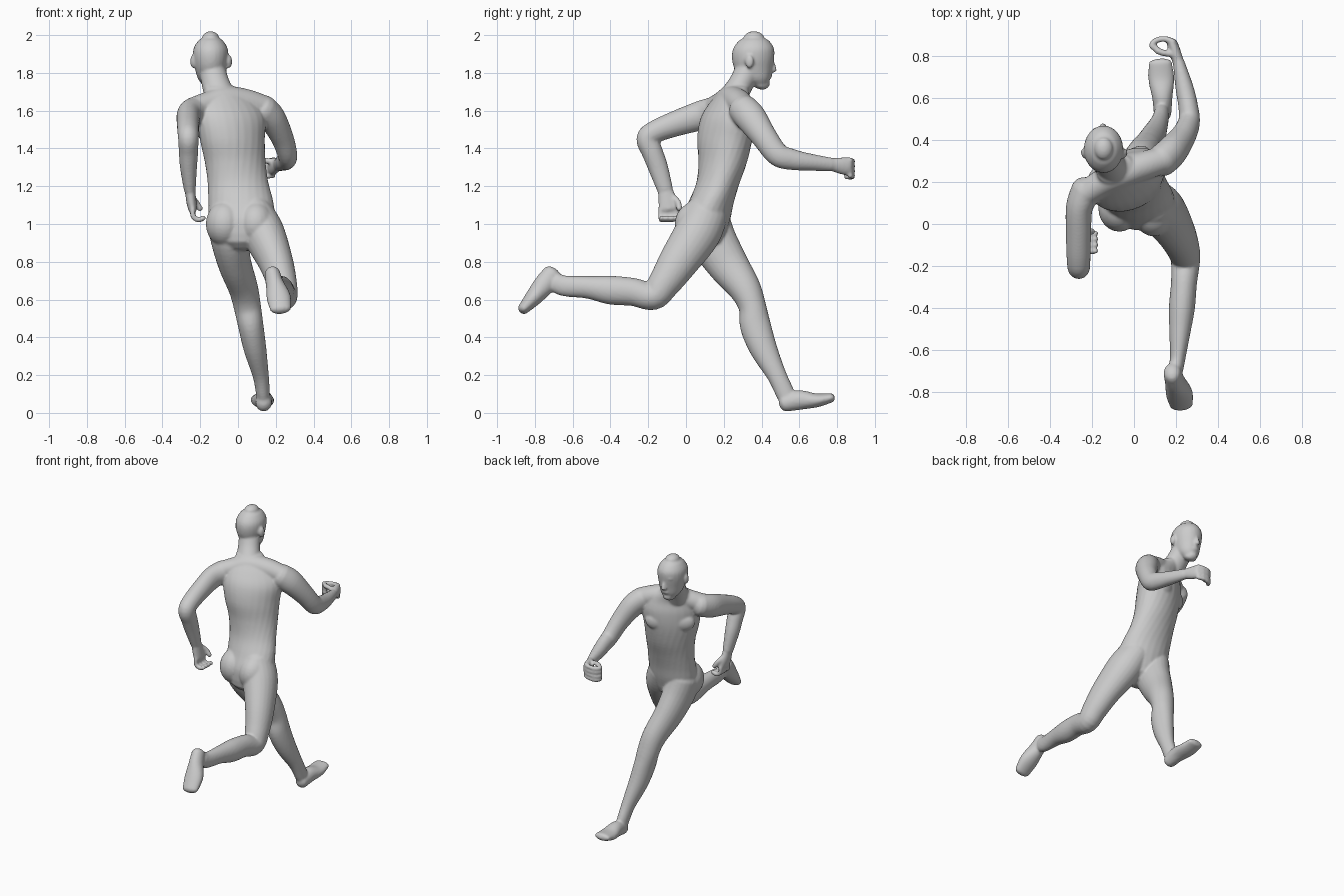
import bpy, bmesh, math
from mathutils import Vector, Matrix

bm = bmesh.new()
SIDES = 24


def spline(rows, steps=5):
    """Catmull-Rom through every column of the rows."""
    out = []
    for i in range(len(rows) - 1):
        p0, p1, p2, p3 = (rows[max(0, min(len(rows) - 1, k))] for k in (i - 1, i, i + 1, i + 2))
        for s in range(steps):
            t = s / steps
            out.append([0.5 * (2 * b + (c - a) * t + (2 * a - 5 * b + 4 * c - d) * t * t
                               + (3 * b - a - 3 * c + d) * t ** 3)
                        for a, b, c, d in zip(p0, p1, p2, p3)])
    out.append(list(rows[-1]))
    return out


def loft(rows, flat=False):
    """Tube of ellipses with domed ends. Row: x, y, z, side radius, depth radius (, yaw if flat)."""
    pts = spline(rows)
    pos = [Vector(p[:3]) for p in pts]
    rings = []
    n = len(pts)
    for i, p in enumerate(pts):
        t = (pos[min(i + 1, n - 1)] - pos[max(i - 1, 0)]).normalized()
        if flat:
            w = math.radians(p[5])
            u, v = Vector((math.cos(w), math.sin(w), 0)), Vector((-math.sin(w), math.cos(w), 0))
        else:
            u = Vector((1, 0, 0))
            u = (u - t * u.dot(t)).normalized()
            v = t.cross(u)
        h = 0.8 * min(p[3], p[4])
        ends = [(0, 1)]
        if i == 0:
            ends = [(-math.sin(a), math.cos(a)) for a in (1.4, 1.0, 0.5, 0)]
        elif i == n - 1:
            ends = [(math.sin(a), math.cos(a)) for a in (0, 0.5, 1.0, 1.4)]
        for off, s in ends:
            c = pos[i] + t * h * off
            rings.append([bm.verts.new(c + u * p[3] * s * math.cos(k * math.tau / SIDES)
                                       + v * p[4] * s * math.sin(k * math.tau / SIDES))
                          for k in range(SIDES)])
    faces = [bm.faces.new(rings[0]), bm.faces.new(rings[-1])]
    for r, q in zip(rings, rings[1:]):
        for k in range(SIDES):
            j = (k + 1) % SIDES
            faces.append(bm.faces.new((r[k], r[j], q[j], q[k])))
    bmesh.ops.recalc_face_normals(bm, faces=faces)


def ball(center, radii, yaw=0):
    m = (Matrix.Translation(center) @ Matrix.Rotation(math.radians(yaw), 4, 'Z')
         @ Matrix.Diagonal((*radii, 1)))
    bmesh.ops.create_uvsphere(bm, u_segments=24, v_segments=16, radius=1, matrix=m)


def finger(points, r):
    loft([(*p, r, r) for p in points])


# torso, twisted between hips and shoulders
loft([(.02, .09, .95, .14, .12, -8), (.02, .105, 1.03, .175, .13, -8),
      (.015, .135, 1.12, .172, .12, -3), (0, .17, 1.22, .162, .115, 6),
      (-.015, .195, 1.33, .165, .125, 18), (-.03, .205, 1.45, .182, .135, 28),
      (-.035, .22, 1.56, .195, .125, 28), (-.05, .235, 1.64, .165, .095, 26),
      (-.08, .255, 1.70, .10, .075, 20)], flat=True)
# shoulder girdle
loft([(-.24, .14, 1.605, .06, .065), (-.16, .19, 1.635, .065, .065), (-.07, .235, 1.66, .07, .07),
      (.04, .275, 1.645, .07, .07), (.14, .305, 1.615, .065, .065)])
# chest muscles and glutes
ball((-.002, .315, 1.49), (.085, .045, .065), 30)
ball((-.14, .245, 1.49), (.085, .045, .065), 26)
ball((-.07, .075, 1.0), (.10, .112, .12))
ball((.095, .06, 1.0), (.10, .12, .12))
# neck
loft([(-.095, .25, 1.67, .085, .075), (-.12, .295, 1.75, .073, .066), (-.14, .34, 1.83, .072, .075)])

# head
loft([(-.145, .39, 1.738, .045, .04, 0), (-.145, .372, 1.77, .068, .075, 0),
      (-.145, .357, 1.82, .082, .10, 0), (-.145, .355, 1.88, .093, .112, 0),
      (-.145, .358, 1.93, .09, .108, 0), (-.145, .36, 1.97, .066, .08, 0),
      (-.145, .36, 1.984, .046, .056, 0)], flat=True)
loft([(-.147, .447, 1.875, .012, .012), (-.147, .46, 1.84, .012, .014), (-.147, .465, 1.815, .018, .016)])
ball((-.147, .443, 1.888), (.058, .022, .014))      # brow
ball((-.147, .44, 1.783), (.026, .017, .014))       # lips
ball((-.147, .418, 1.742), (.034, .026, .024))      # chin
for s in (-1, 1):                                   # ears
    ball((-.142 + s * .096, .335, 1.86), (.014, .024, .036), s * -20)

# right leg, trailing
loft([(.085, .11, 1.06, .10, .115), (.135, .06, .95, .112, .122), (.2, -.04, .8, .092, .105),
      (.235, -.12, .68, .078, .085), (.245, -.175, .617, .07, .073), (.238, -.28, .64, .062, .074),
      (.228, -.4, .65, .062, .076), (.218, -.52, .665, .05, .06), (.208, -.64, .672, .037, .055),
      (.198, -.69, .69, .037, .052)])
loft([(.182, -.708, .735, .042, .053), (.195, -.75, .68, .048, .056), (.215, -.805, .613, .064, .046),
      (.225, -.862, .55, .056, .03)])
# left leg, leading
loft([(-.06, .11, 1.02, .105, .122), (-.045, .14, .92, .10, .125), (-.017, .218, .79, .088, .11),
      (.028, .31, .66, .078, .086), (.05, .352, .56, .072, .073), (.068, .368, .46, .067, .082),
      (.09, .41, .34, .06, .073), (.12, .48, .2, .043, .052), (.131, .522, .11, .037, .05),
      (.133, .535, .075, .036, .045)])
loft([(.136, .525, .052, .042, .046), (.135, .6, .068, .048, .052), (.13, .69, .066, .062, .037),
      (.125, .768, .08, .056, .025)])

# right arm, swung forward
loft([(.13, .3, 1.61, .075, .08), (.18, .345, 1.56, .072, .082), (.233, .415, 1.46, .06, .068),
      (.262, .485, 1.368, .052, .062), (.258, .56, 1.342, .047, .056), (.24, .65, 1.328, .043, .046),
      (.213, .77, 1.315, .028, .036)])
loft([(.21, .775, 1.315, .027, .035), (.193, .825, 1.308, .028, .045), (.182, .86, 1.305, .026, .048)])
for i in range(4):
    z = 1.338 - i * .027
    finger([(.188, .868, z), (.145, .882, z - .005), (.102, .872, z - .008), (.085, .848, z - .006),
            (.108, .835, z - .004)][:5 - i // 3], .0145)
finger([(.19, .81, 1.33), (.15, .812, 1.335), (.11, .825, 1.335)], .016)

# left arm, swung back
loft([(-.225, .16, 1.6, .075, .075), (-.26, .08, 1.575, .064, .078), (-.264, -.05, 1.533, .06, .068),
      (-.264, -.16, 1.49, .057, .06), (-.263, -.203, 1.45, .054, .06), (-.262, -.178, 1.38, .051, .056),
      (-.262, -.148, 1.3, .045, .053), (-.255, -.11, 1.18, .031, .042)])
loft([(-.253, -.108, 1.17, .027, .042), (-.247, -.097, 1.12, .027, .05), (-.24, -.092, 1.08, .024, .052)])
for i in range(4):
    y = -.134 + i * .028
    finger([(-.24, y, 1.08), (-.237, y, 1.04), (-.21, y + .004, 1.022), (-.182, y + .006, 1.032)], .0145)
finger([(-.245, -.07, 1.145), (-.222, -.042, 1.115), (-.2, -.036, 1.08)], .016)

# fuse all parts into one smooth skin
mesh = bpy.data.meshes.new("running_body")
bm.to_mesh(mesh)
bm.free()
body = bpy.data.objects.new("running_body", mesh)
bpy.context.collection.objects.link(body)
rm = body.modifiers.new("fuse", 'REMESH')
rm.mode = 'VOXEL'
rm.voxel_size = 0.0075
rm.use_smooth_shade = True
sm = body.modifiers.new("soften", 'SMOOTH')
sm.factor = 0.5
sm.iterations = 6
